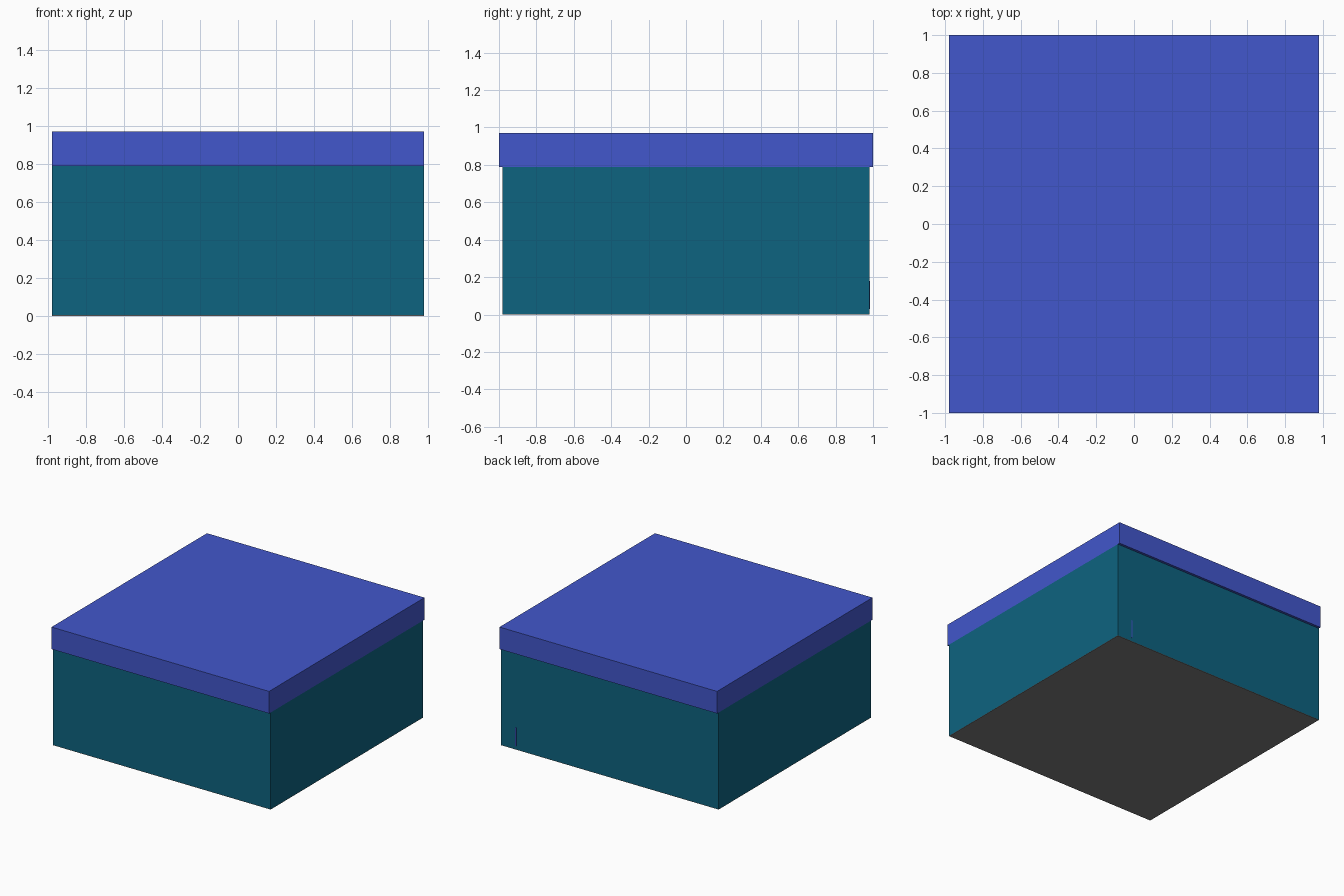
import bpy, bmesh

if "Cube" in bpy.data.objects:
    bpy.data.objects.remove(bpy.data.objects["Cube"])


def srgb(r, g, b):
    lin = [(c / 255 / 12.92) if c <= 10 else ((c / 255 + 0.055) / 1.055) ** 2.4 for c in (r, g, b)]
    return (*lin, 1.0)


def material(name, rgb):
    m = bpy.data.materials.new(name)
    m.diffuse_color = srgb(*rgb)
    m.use_nodes = True
    m.node_tree.nodes["Principled BSDF"].inputs["Base Color"].default_value = m.diffuse_color
    return m


def box(name, lo, hi, mat):
    bm = bmesh.new()
    bmesh.ops.create_cube(bm, size=1)
    for v in bm.verts:
        v.co = [lo[i] if v.co[i] < 0 else hi[i] for i in range(3)]
    me = bpy.data.meshes.new(name)
    bm.to_mesh(me)
    bm.free()
    me.materials.append(mat)
    ob = bpy.data.objects.new(name, me)
    bpy.context.collection.objects.link(ob)
    return ob


blue = material("lid blue", (66, 87, 204))
teal = material("box teal", (13, 99, 128))
grey = material("base grey", (122, 122, 122))

W = 0.98  # half width shared by lid and body

# Thin base plate, body and overhanging lid
box("base_plate", (-W, -W, 0), (W, W, 0.004), grey)
box("box_body", (-W, -W, 0.004), (W, W, 0.79), teal)
box("lid", (-W, -1, 0.79), (W, 1, 0.97), blue)

# Small upright strip on the back wall
box("back_strip", (0.841, W - 0.004, 0.03), (0.849, W + 0.005, 0.18), blue)
